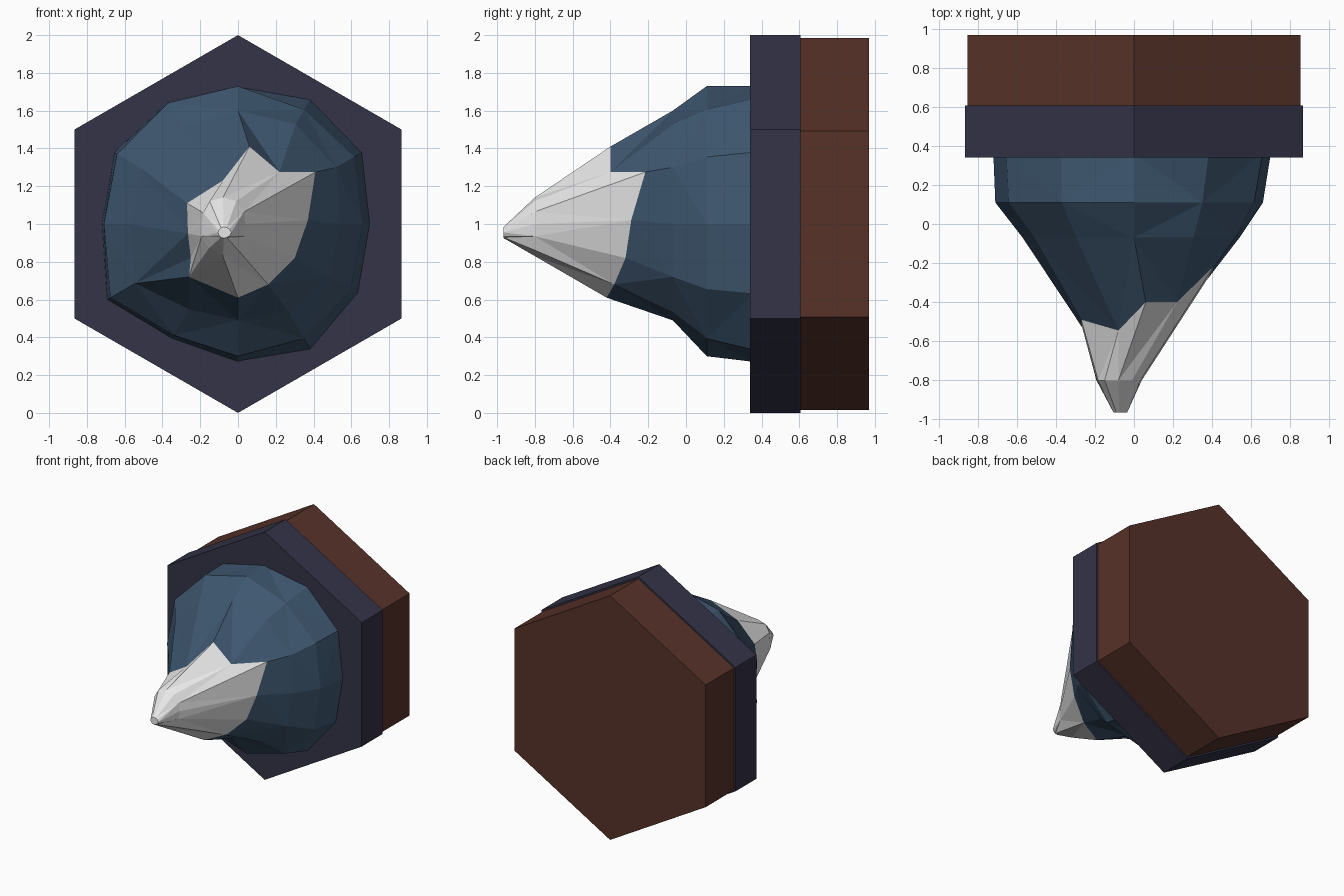
import bpy, math

if "Cube" in bpy.data.objects:
    bpy.data.objects.remove(bpy.data.objects["Cube"])

def material(name, rgb):
    m = bpy.data.materials.new(name)
    m.diffuse_color = (*rgb, 1)
    m.use_nodes = True
    m.node_tree.nodes["Principled BSDF"].inputs["Base Color"].default_value = m.diffuse_color
    return m

NAVY = material("navy slate", (.034, .033, .065))
BROWN = material("earth brown", (.095, .032, .022))
ROCK = material("blue rock", (.048, .095, .16))
SNOW = material("snow white", (.8, .8, .8))

def make(name, verts, faces, mats):
    me = bpy.data.meshes.new(name)
    me.from_pydata(verts, [], faces)
    for m in mats:
        me.materials.append(m)
    ob = bpy.data.objects.new(name, me)
    bpy.context.collection.objects.link(ob)
    return ob

def ring(y, radii, cx=0, cz=1):
    n = len(radii)
    return [(cx + r * math.cos(2 * math.pi * i / n), y,
             cz + r * math.sin(2 * math.pi * i / n)) for i, r in enumerate(radii)]

# Hexagonal tile layers, corners pointing up and down
def hexagon(name, y0, y1, r, mat):
    v = [(r * math.sin(i * math.pi / 3), y, 1 + r * math.cos(i * math.pi / 3))
         for y in (y0, y1) for i in range(6)]
    f = [(i, i + 6, (i + 1) % 6 + 6, (i + 1) % 6) for i in range(6)]
    make(name, v, f + [tuple(range(6)), tuple(range(11, 5, -1))], [mat])

hexagon("rock_tile", .34, .607, 1.0, NAVY)
hexagon("earth_tile", .605, .968, .985, BROWN)

# Mountain: irregular rings from the foot to the peak
snow_line = [(.37, -.29, 1.02), (.41, -.215, 1.275), (.22, -.40, 1.275), (.06, -.40, 1.41),
             (-.08, -.545, 1.23), (-.27, -.49, 1.11), (-.265, -.53, .95), (-.25, -.45, .82),
             (-.26, -.42, .72), (0, -.42, .61), (.16, -.38, .68), (.30, -.32, .82)]
rings = [
    ring(.36, [.70, .76, .765, .73, .745, .755, .72, .80, .70, .73, .77, .735]),
    ring(.11, [.66, .71, .70, .73, .74, .74, .71, .78, .68, .70, .70, .69]),
    ring(-.07, [.54, .60, .61, .60, .59, .59, .57, .63, .52, .51, .54, .56]),
    snow_line,
    ring(-.80, [.12, .13, .14, .14, .14, .12, .11, .13, .15, .17, .16, .13], -.08),
    ring(-.965, [.04, .035, .03, .03, .03, .03, .03, .03, .03, .03, .03, .035], -.075, .955),
]
N = 12
verts = [p for r in rings for p in r]
faces = []
for k in range(len(rings) - 1):
    for i in range(N):
        j = (i + 1) % N
        a, b, c, d = k * N + i, k * N + j, (k + 1) * N + j, (k + 1) * N + i
        # alternate the diagonals for a faceted look
        faces += [(a, d, c), (a, c, b)] if (i + k) % 2 else [(a, d, b), (b, d, c)]
rock_count = 3 * N * 2
faces.append(tuple(range(N)))
faces.append(tuple(range(len(verts) - 1, len(verts) - N - 1, -1)))
peak = make("mountain", verts, faces, [ROCK, SNOW])
# Snow lies on every face above the jagged snow line
for p in peak.data.polygons:
    p.material_index = int(p.index >= rock_count and p.index != len(faces) - 2)

# Make all normals point outward
import bmesh
for ob in bpy.context.collection.objects:
    bm = bmesh.new()
    bm.from_mesh(ob.data)
    bmesh.ops.recalc_face_normals(bm, faces=bm.faces)
    bm.to_mesh(ob.data)
    bm.free()
